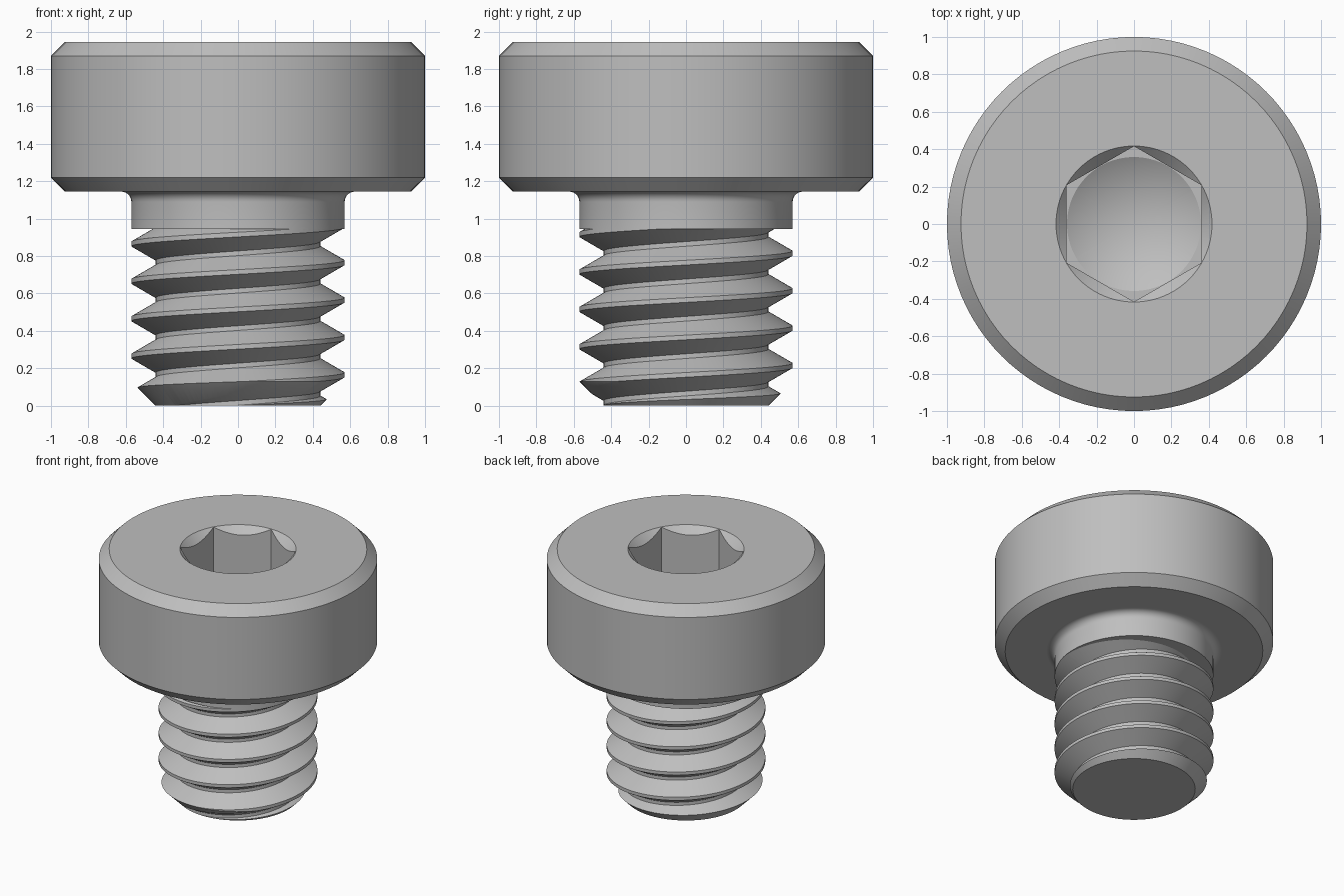
import bpy, bmesh
from math import sin, cos, pi, radians, tau

SEGMENTS = 96
PITCH = 0.2
CREST_R, ROOT_R = 0.57, 0.44
SHANK_Z, HEAD_Z, TOP_Z = 0.945, 1.145, 1.945
SOCKET_Z = 1.29

cube = bpy.data.objects.get("Cube")
if cube:
    bpy.data.objects.remove(cube, do_unlink=True)

steel = bpy.data.materials.new("steel_grey")
steel.use_nodes = True
GREY = (0.52, 0.52, 0.52, 1)
steel.diffuse_color = GREY
steel.node_tree.nodes["Principled BSDF"].inputs["Base Color"].default_value = GREY


def finish(bm, name):
    bmesh.ops.recalc_face_normals(bm, faces=bm.faces)
    mesh = bpy.data.meshes.new(name)
    bm.to_mesh(mesh)
    bm.free()
    mesh.materials.append(steel)
    ob = bpy.data.objects.new(name, mesh)
    bpy.context.collection.objects.link(ob)
    return ob


def revolve(name, profile, steps=SEGMENTS):
    """Turn an (r, z) profile around the z axis; it starts and ends on the axis."""
    bm = bmesh.new()
    verts = [bm.verts.new((0, r, z)) for r, z in profile]
    edges = [bm.edges.new(pair) for pair in zip(verts, verts[1:])]
    bmesh.ops.spin(bm, geom=verts + edges, cent=(0, 0, 0), axis=(0, 0, 1),
                   angle=tau, steps=steps)
    bmesh.ops.remove_doubles(bm, verts=bm.verts, dist=0.0001)
    return finish(bm, name)


def boolean(ob, cutter, operation):
    mod = ob.modifiers.new("cut", "BOOLEAN")
    mod.operation, mod.solver, mod.object = operation, "EXACT", cutter
    bpy.context.view_layer.objects.active = ob
    bpy.ops.object.modifier_apply(modifier=mod.name)
    bpy.data.objects.remove(cutter, do_unlink=True)


def smooth(ob):
    bpy.ops.object.select_all(action="DESELECT")
    ob.select_set(True)
    bpy.context.view_layer.objects.active = ob
    bpy.ops.object.shade_smooth_by_angle(angle=radians(25))


# Head and plain shank, joined by a fillet
FILLET = 0.055
fillet = [(CREST_R + FILLET * (1 - cos(a)), HEAD_Z - FILLET * (1 - sin(a)))
          for a in (i * pi / 12 for i in range(7))]
head = revolve("head_and_shank", [
    (0, SHANK_Z), (CREST_R, SHANK_Z), *fillet, (0.63, HEAD_Z),
    (0.925, HEAD_Z), (1, HEAD_Z + 0.075), (1, TOP_Z - 0.075),
    (0.925, TOP_Z), (0, TOP_Z)])

# Hex socket with a drilled cone at its floor and a countersunk rim
HEX_R = 0.4157
boolean(head, revolve("hex_cutter", [(0, SOCKET_Z), (HEX_R, SOCKET_Z),
                                     (HEX_R, 2.1), (0, 2.1)], 6), "DIFFERENCE")
boolean(head, revolve("drill_cutter", [(0, SOCKET_Z - 0.207), (0.358, SOCKET_Z),
                                       (0, SOCKET_Z + 0.1)]), "DIFFERENCE")
boolean(head, revolve("rim_cutter", [(0, TOP_Z - 0.417), (0.447, TOP_Z + 0.03),
                                     (0, TOP_Z + 0.03)]), "DIFFERENCE")
smooth(head)

# Helical thread: each column of the grid climbs one pitch per turn
SECTION = [(-0.0125, CREST_R), (0.0125, CREST_R), (0.0875, ROOT_R), (0.1125, ROOT_R)]
START_Z, ROWS = -0.435, 32
bm = bmesh.new()
grid = []
for j in range(SEGMENTS):
    a = tau * j / SEGMENTS
    column = []
    for i in range(ROWS + (5 if j == 0 else 1)):
        dz, r = SECTION[i % 4]
        z = START_Z + PITCH * (i // 4 + j / SEGMENTS) + dz
        column.append(bm.verts.new((r * cos(a), r * sin(a), z)))
    grid.append(column)
grid.append(grid[0][4:])
for left, right in zip(grid, grid[1:]):
    for i in range(ROWS):
        bm.faces.new((left[i], right[i], right[i + 1], left[i + 1]))
low, high = bm.verts.new((0, 0, -1)), bm.verts.new((0, 0, 2))
for e in [e for e in bm.edges if e.is_boundary]:
    bm.faces.new((*e.verts, low if e.verts[0].co.z < 0.5 else high))
thread = finish(bm, "thread")

# Trim the thread to length with a chamfered tip
boolean(thread, revolve("tip_cutter", [(0, 0), (ROOT_R, 0), (ROOT_R + 0.3, 0.3),
                                       (ROOT_R + 0.3, SHANK_Z + 0.002),
                                       (0, SHANK_Z + 0.002)]), "INTERSECT")
smooth(thread)
